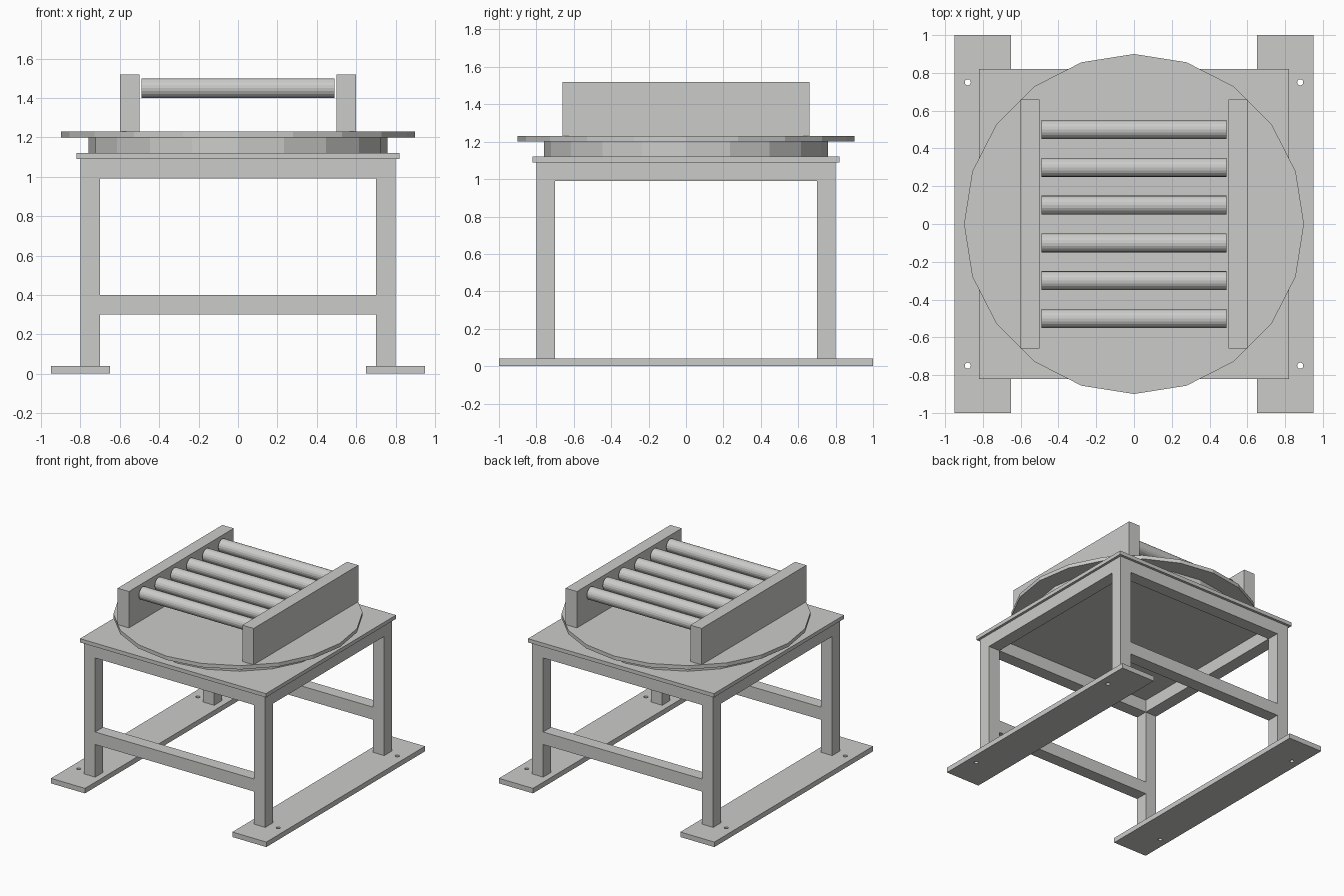
import bpy
import bmesh
from math import pi, radians
from mathutils import Matrix

cube = bpy.data.objects.get("Cube")
if cube:
    bpy.data.objects.remove(cube, do_unlink=True)

GREY = (0.6, 0.6, 0.585, 1.0)
steel = bpy.data.materials.new("light_grey_steel")
steel.use_nodes = True
steel.diffuse_color = GREY
steel.node_tree.nodes["Principled BSDF"].inputs["Base Color"].default_value = GREY


def finish(name, bm):
    mesh = bpy.data.meshes.new(name)
    bm.to_mesh(mesh)
    bm.free()
    mesh.materials.append(steel)
    obj = bpy.data.objects.new(name, mesh)
    bpy.context.collection.objects.link(obj)
    return obj


def box(name, x, y, z):
    """Box from (low, high) ranges on each axis."""
    bm = bmesh.new()
    size = [b - a for a, b in (x, y, z)]
    mid = [(a + b) / 2 for a, b in (x, y, z)]
    bmesh.ops.create_cube(bm, size=1, matrix=Matrix.Translation(mid) @ Matrix.Diagonal((*size, 1)))
    return finish(name, bm)


def cylinder(name, centre, radius, depth, sides=20, axis="Z"):
    bm = bmesh.new()
    turn = Matrix.Rotation(pi / 2, 4, "Y") if axis == "X" else Matrix()
    bmesh.ops.create_cone(bm, cap_ends=True, segments=sides, radius1=radius, radius2=radius,
                          depth=depth, matrix=Matrix.Translation(centre) @ turn)
    return finish(name, bm)


def span(side, near, far):
    return tuple(sorted((side * near, side * far)))


FOOT_TOP, TABLE, PLATE_TOP, RING_TOP, DISC_TOP = 0.04, 1.09, 1.12, 1.20, 1.23

for sx, side in ((1, "left"), (-1, "right")):
    # Floor skid with two through bolt holes
    foot = box(f"{side}_foot_plate", span(sx, 0.65, 0.95), (-1, 1), (0, FOOT_TOP))
    for sy in (-1, 1):
        drill = cylinder("bolt_hole_cutter", (sx * 0.88, sy * 0.75, 0.02), 0.016, 0.2)
        drill.hide_render = True
        cut = foot.modifiers.new("bolt_hole", "BOOLEAN")
        cut.operation = "DIFFERENCE"
        cut.solver = "EXACT"
        cut.object = drill
        bpy.context.view_layer.objects.active = foot
        bpy.ops.object.modifier_apply(modifier=cut.name)
        bpy.data.objects.remove(drill, do_unlink=True)

    # Legs, side top rail and roller cheek
    for sy, end in ((-1, "front"), (1, "back")):
        box(f"{end}_{side}_leg", span(sx, 0.7, 0.8), span(sy, 0.7, 0.8), (FOOT_TOP, TABLE))
    box(f"{side}_top_rail", span(sx, 0.7, 0.8), (-0.7, 0.7), (0.99, TABLE))
    box(f"{side}_roller_cheek", span(sx, 0.5, 0.6), (-0.66, 0.66), (DISC_TOP, 1.52))

# Cross rails at the front and back
for sy, end in ((-1, "front"), (1, "back")):
    box(f"{end}_top_rail", (-0.7, 0.7), span(sy, 0.7, 0.8), (0.99, TABLE))
    box(f"{end}_lower_rail", (-0.7, 0.7), span(sy, 0.7, 0.8), (0.3, 0.4))

# Table plate and turntable
box("table_plate", (-0.82, 0.82), (-0.82, 0.82), (TABLE, PLATE_TOP))
cylinder("turntable_bearing", (0, 0, (PLATE_TOP + RING_TOP) / 2), 0.76, RING_TOP - PLATE_TOP)
cylinder("turntable_disc", (0, 0, (RING_TOP + DISC_TOP) / 2), 0.9, DISC_TOP - RING_TOP)

# Conveyor rollers
for i in range(6):
    cylinder(f"roller_{i + 1}", (0, -0.5 + 0.2 * i, 1.45), 0.05, 0.98, axis="X")
